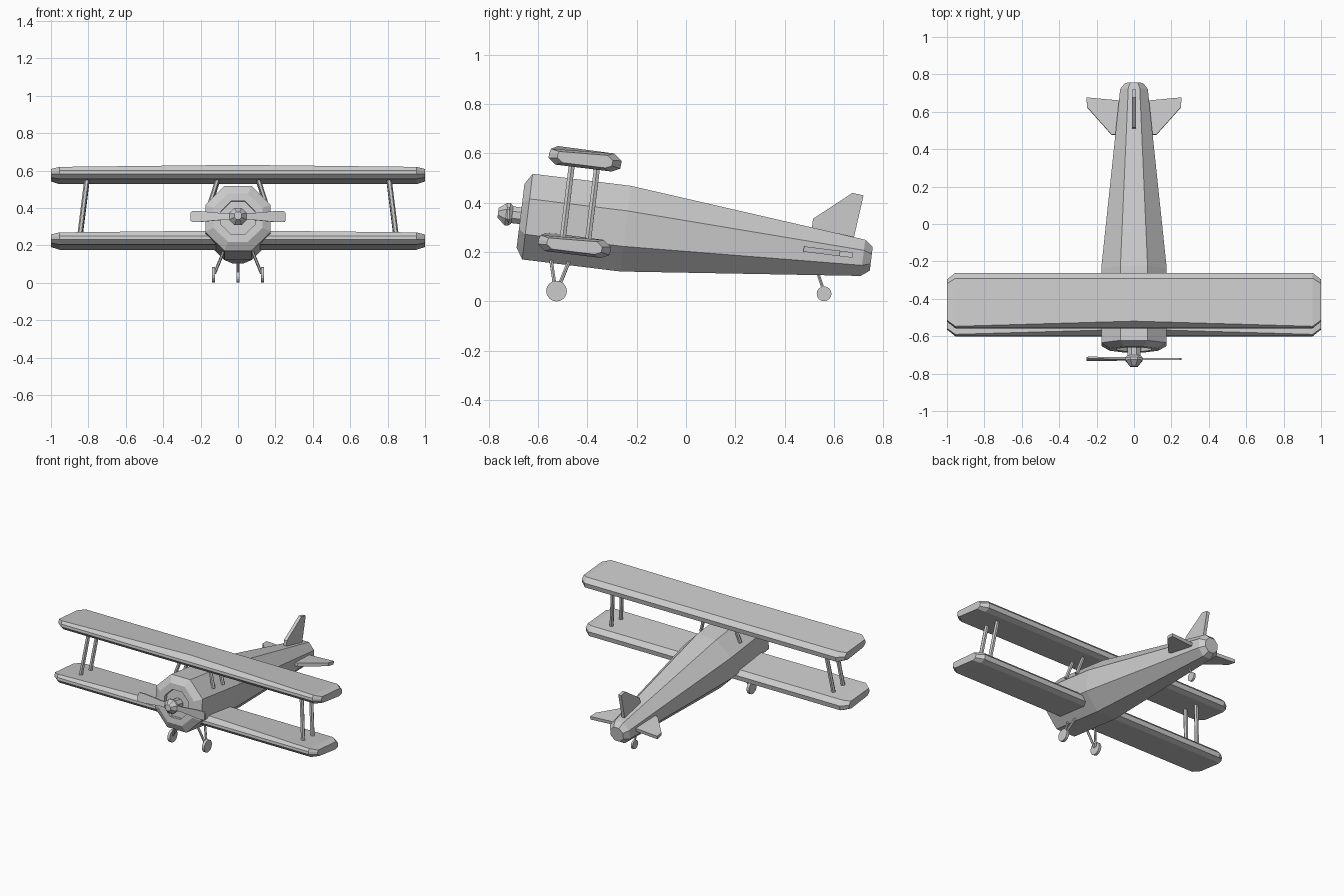
import bpy, bmesh, math
from mathutils import Vector

if "Cube" in bpy.data.objects:
    bpy.data.objects.remove(bpy.data.objects["Cube"])

TILT = math.radians(7)
C, S = math.cos(TILT), math.sin(TILT)


def P(x, a, v):
    """Aircraft frame (side, along axis, above axis) to world, nose raised."""
    return Vector((x, a * C + v * S, 0.265 - a * S + v * C))


def loft(name, rings):
    """Skin equal-length rings of points and cap both ends."""
    bm = bmesh.new()
    vr = [[bm.verts.new(p) for p in r] for r in rings]
    n = len(vr[0])
    for r0, r1 in zip(vr, vr[1:]):
        for i in range(n):
            j = (i + 1) % n
            bm.faces.new((r0[i], r0[j], r1[j], r1[i]))
    bm.faces.new(vr[0])
    bm.faces.new(vr[-1])
    bmesh.ops.recalc_face_normals(bm, faces=bm.faces)
    me = bpy.data.meshes.new(name)
    bm.to_mesh(me)
    bm.free()
    ob = bpy.data.objects.new(name, me)
    bpy.context.collection.objects.link(ob)
    return ob


def octagons(stations, v0=0.0):
    """Octagon rings from (position, apothem) pairs."""
    out = []
    for a, r in stations:
        R = r / math.cos(math.pi / 8)
        out.append([P(R * math.cos((i + .5) * math.pi / 4), a,
                      v0 + R * math.sin((i + .5) * math.pi / 4)) for i in range(8)])
    return out


def rod(name, p, q, r, n=6):
    """Straight n-sided bar from p to q."""
    p, q = Vector(p), Vector(q)
    d = (q - p).normalized()
    u = d.cross(Vector((0, 1, 0)) if abs(d.y) < .9 else Vector((0, 0, 1))).normalized()
    w = d.cross(u)
    offs = [u * r * math.cos(2 * math.pi * i / n) + w * r * math.sin(2 * math.pi * i / n)
            for i in range(n)]
    return loft(name, [[e + o for o in offs] for e in (p, q)])


# Fuselage with recessed nose and chamfered tail
loft("fuselage", octagons([(-.652, .09), (-.676, .09), (-.676, .13), (-.648, .175),
                           (-.247, .175), (.723, .074), (.757, .048)]))

# Propeller hub and blades
loft("propeller_shaft", octagons([(-.645, .034), (-.72, .034)]))
loft("spinner", octagons([(-.71, .036), (-.722, .046), (-.735, .046), (-.768, .02)]))
for sx, side in ((-1, "left"), (1, "right")):
    blade = [(.0, .018), (.08, .018), (.2, .029), (.245, .029), (.255, .02),
             (.255, -.02), (.245, -.029), (.2, -.029), (.08, -.018), (.0, -.018)]
    loft("propeller_blade_" + side,
         [[P(sx * x, a - sx * v * .12, v) for x, v in blade] for a in (-.732, -.722)])

# Wings: flat chamfered slabs whose leading edge peaks at the centre
def wing(name, v0):
    def prof(x, nose, su=1, sv=1):
        pts = [(-.148, .004), nose, (.115, .036), (.148, .01), (.146, -.022),
               (.113, -.038), (-.118, -.038), (-.148, -.014)]
        return [P(x, -.444 + u * su, v0 + v * sv) for u, v in pts]
    centre, outer = (-.116, .038), (-.142, .024)
    loft(name, [prof(-1, outer, .76, .7), prof(-.955, outer), prof(0, centre),
                prof(.955, outer), prof(1, outer, .76, .7)])


wing("upper_wing", .261)
wing("lower_wing", -.092)

for sx, side in ((-1, "left"), (1, "right")):
    # Wing struts and short centre struts
    for a, end in ((-.495, "front"), (-.392, "rear")):
        rod(f"wing_strut_{end}_{side}", P(sx * .845, a, -.07), P(sx * .807, a, .235), .014)
        rod(f"centre_strut_{end}_{side}", P(sx * .15, a, .10), P(sx * .107, a, .235), .012)

    # Main landing gear: V legs and a wheel
    rod("gear_leg_front_" + side, (sx * .07, -.55, .185), (sx * .125, -.53, .05), .008)
    rod("gear_leg_rear_" + side, (sx * .07, -.465, .185), (sx * .125, -.52, .05), .008)
    rod("main_wheel_" + side, (sx * .122, -.525, .042), (sx * .14, -.525, .042), .042, 16)

    # Tailplane
    plan = [(.04, .50), (.12, .50), (.25, .647), (.255, .70), (.04, .68)]
    loft("tailplane_" + side,
         [[P(sx * x, a - .02, v) for x, a in plan] for v in (-.005, .017)])

# Tail fin
fin = [(.51, .295), (.515, .335), (.675, .44), (.72, .43), (.68, .255)]
loft("tail_fin", [[Vector((x, y, z)) for y, z in fin] for x in (-.011, .011)])

# Tail wheel
rod("tail_wheel_leg", (0, .53, .13), (0, .56, .04), .007)
rod("tail_wheel", (-.007, .56, .031), (.007, .56, .031), .03, 16)
